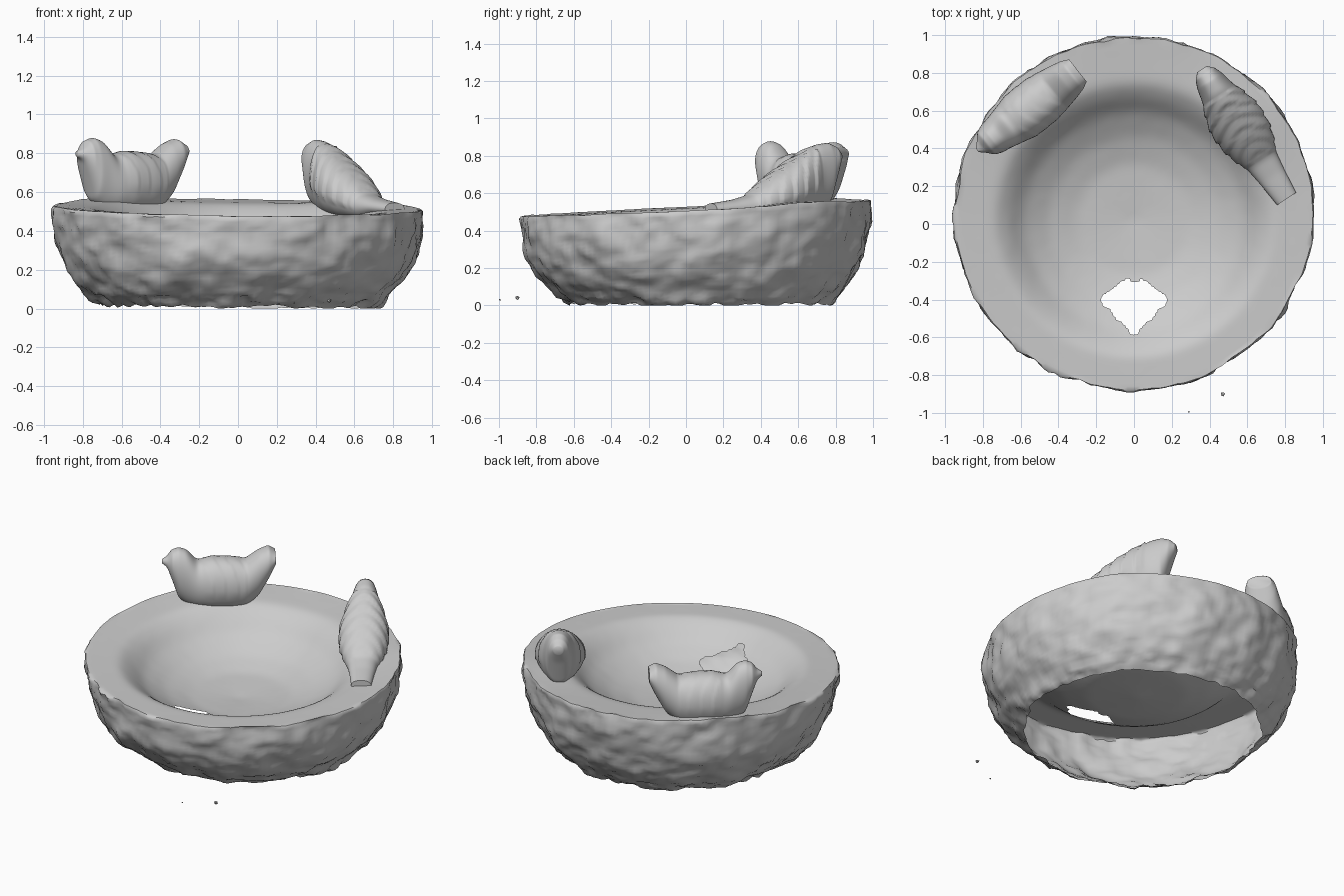
import bpy, bmesh, math, random
from mathutils import Vector, noise

random.seed(4)
cube = bpy.data.objects.get("Cube")
if cube:
    bpy.data.objects.remove(cube)

stone = bpy.data.materials.new("grey_stone")
stone.use_nodes = True
GREY = (0.6, 0.6, 0.6, 1)
stone.diffuse_color = GREY
stone.node_tree.nodes["Principled BSDF"].inputs["Base Color"].default_value = GREY


def make_object(name, bm, angle=50):
    bmesh.ops.recalc_face_normals(bm, faces=bm.faces)
    mesh = bpy.data.meshes.new(name)
    bm.to_mesh(mesh)
    bm.free()
    mesh.materials.append(stone)
    obj = bpy.data.objects.new(name, mesh)
    bpy.context.collection.objects.link(obj)
    bpy.ops.object.select_all(action='DESELECT')
    obj.select_set(True)
    bpy.context.view_layer.objects.active = obj
    bpy.ops.object.shade_smooth_by_angle(angle=math.radians(angle))


def resample(points, step):
    """Even samples along a polyline, rounded by a few smoothing passes."""
    out = []
    for a, b in zip(points, points[1:]):
        n = max(1, round((Vector(b[:2]) - Vector(a[:2])).length / step))
        out += [tuple(p + (q - p) * i / n for p, q in zip(a, b)) for i in range(n)]
    out.append(points[-1])
    for _ in range(4):
        mid = [tuple((p + 2 * q + r) / 4 for p, q, r in zip(*t))
               for t in zip(out, out[1:], out[2:])]
        out = [out[0]] + mid + [out[-1]]
    return out


def bridge(bm, rings):
    for a, b in zip(rings, rings[1:]):
        for i in range(len(a)):
            j = (i + 1) % len(a)
            bm.faces.new((a[i], a[j], b[j], b[i]))


# Profiles as radius, height, centre y
SEGMENTS = 180
OUTER = [(0.71, 0.01, 0.08), (0.79, 0.07, 0.07), (0.865, 0.16, 0.06),
         (0.92, 0.28, 0.055), (0.945, 0.4, 0.055), (0.95, 0.51, 0.055)]
INNER = [(0.945, 0.52, 0.055), (0.73, 0.51, 0.025), (0.66, 0.465, 0.02),
         (0.58, 0.39, 0.02), (0.45, 0.32, 0.02), (0.3, 0.275, 0.02), (0.02, 0.255, 0.02)]
PERCHES = [Vector((-0.58, 0.62)), Vector((0.58, 0.55))]


def bowl_ring(bm, r, z, cy, rough):
    ring = []
    for i in range(SEGMENTS):
        a = math.tau * i / SEGMENTS
        p = Vector((r * math.cos(a), cy + 0.985 * r * math.sin(a), z))
        # The rim leans up towards the back and swells under each bird
        p.z += min(1, z / 0.5) * (0.046 * (p.y - 0.055) - 0.012 * p.x)
        swell = sum(math.exp(-((p.xy - c).length / 0.25) ** 2) for c in PERCHES)
        p.z += 0.022 * swell * min(1, z / 0.5) ** 6
        bump = 0.02 * noise.noise(p * 5) + 0.015 * noise.noise(p * 12) + 0.007 * noise.noise(p * 28)
        p += Vector((math.cos(a), math.sin(a), -0.4)) * bump * rough
        if z < 0.06:
            p.z = max(0.0, p.z + 0.02 * noise.noise(p * 16) - 0.012 * p.x)
        ring.append(bm.verts.new(p))
    return ring


# Bowl: rough open-bottomed outside, smooth rim and basin
bm = bmesh.new()
rings = [bowl_ring(bm, *p, 1.0) for p in resample(OUTER, 0.02)]
rings += [bowl_ring(bm, *p, 0.6 if p[0] > 0.93 else 0.06) for p in resample(INNER, 0.02)]
bridge(bm, rings)
bm.faces.new(rings[-1])


def in_hole(c):
    a = math.atan2(c.y + 0.42, c.x)
    edge = 0.9 + 0.1 * math.sin(3 * a) + 0.08 * math.sin(7 * a)
    return (abs(c.x) / 0.175) ** 1.3 + (abs(c.y + 0.42) / 0.15) ** 1.3 < edge


# Broken hole in the basin floor, with its stepped edge eased
bmesh.ops.delete(bm, geom=[f for f in bm.faces
                           if f.calc_center_median().z > 0.2 and in_hole(f.calc_center_median())],
                 context='FACES')
for _ in range(2):
    bmesh.ops.smooth_vert(bm, verts=[v for v in bm.verts if v.is_boundary and v.co.z > 0.2],
                          factor=0.5, use_axis_x=True, use_axis_y=True, use_axis_z=True)
make_object("bowl", bm)


def make_bird(name, start, end, stations, feathers, depth):
    """Loft along the body; stations are distance, underside, top, half width."""
    bm = bmesh.new()
    start, end = Vector(start), Vector(end)
    along = (end - start).normalized()
    side = Vector((-along.y, along.x))
    rings = []
    for s, low, high, half in resample(stations, 0.01):
        ring = []
        for i in range(40):
            a = math.tau * i / 40
            c, n = math.cos(a), math.sin(a)
            # Feather rows: sloping steps over the back and sides
            saw = ((s - 0.08 * abs(c)) / 0.075) % 1
            on = feathers[0] < s < feathers[1] and n > -0.3
            lift = 1 + (depth * saw if on else 0)
            w = math.copysign(abs(c) ** 0.85, c) * half * lift
            p = start + along * s + side * w
            z = (low + high) / 2 + (high - low) / 2 * n * lift
            ring.append(bm.verts.new((p.x, p.y, z)))
        rings.append(ring)
    bridge(bm, rings)
    bm.faces.new(rings[0])
    bm.faces.new(rings[-1])
    make_object(name, bm, 60)


# Bird with a raised tail
make_bird("raised_tail_bird", (-0.83, 0.39), (-0.30, 0.81),
          [(0, 0.785, 0.81, 0.012), (0.03, 0.765, 0.825, 0.04), (0.06, 0.68, 0.865, 0.075),
           (0.1, 0.56, 0.88, 0.092), (0.15, 0.52, 0.865, 0.1), (0.21, 0.5, 0.79, 0.115),
           (0.3, 0.49, 0.81, 0.135), (0.42, 0.49, 0.805, 0.135), (0.5, 0.5, 0.79, 0.125),
           (0.58, 0.57, 0.85, 0.11), (0.64, 0.68, 0.875, 0.095), (0.68, 0.77, 0.85, 0.075)],
          (0.24, 0.5), 0.025)

# Bird with a sloping back and low tail
make_bird("low_tail_bird", (0.36, 0.82), (0.81, 0.13),
          [(0, 0.77, 0.82, 0.03), (0.03, 0.7, 0.85, 0.06), (0.08, 0.54, 0.87, 0.08),
           (0.15, 0.5, 0.86, 0.095), (0.22, 0.48, 0.825, 0.12), (0.32, 0.47, 0.765, 0.145),
           (0.42, 0.46, 0.705, 0.14), (0.5, 0.46, 0.65, 0.12), (0.58, 0.46, 0.59, 0.09),
           (0.68, 0.48, 0.565, 0.075), (0.82, 0.48, 0.545, 0.06)],
          (0.18, 0.57), 0.08)

# Loose crumbs beside the bowl
for i, (x, y, z, size) in enumerate(((0.47, -0.90, 0.04, 0.013), (0.29, -0.995, 0.03, 0.005))):
    bm = bmesh.new()
    bmesh.ops.create_icosphere(bm, subdivisions=1, radius=size)
    for v in bm.verts:
        v.co = v.co * random.uniform(0.7, 1.2) + Vector((x, y, z))
    make_object(f"crumb_{i + 1}", bm, 20)
